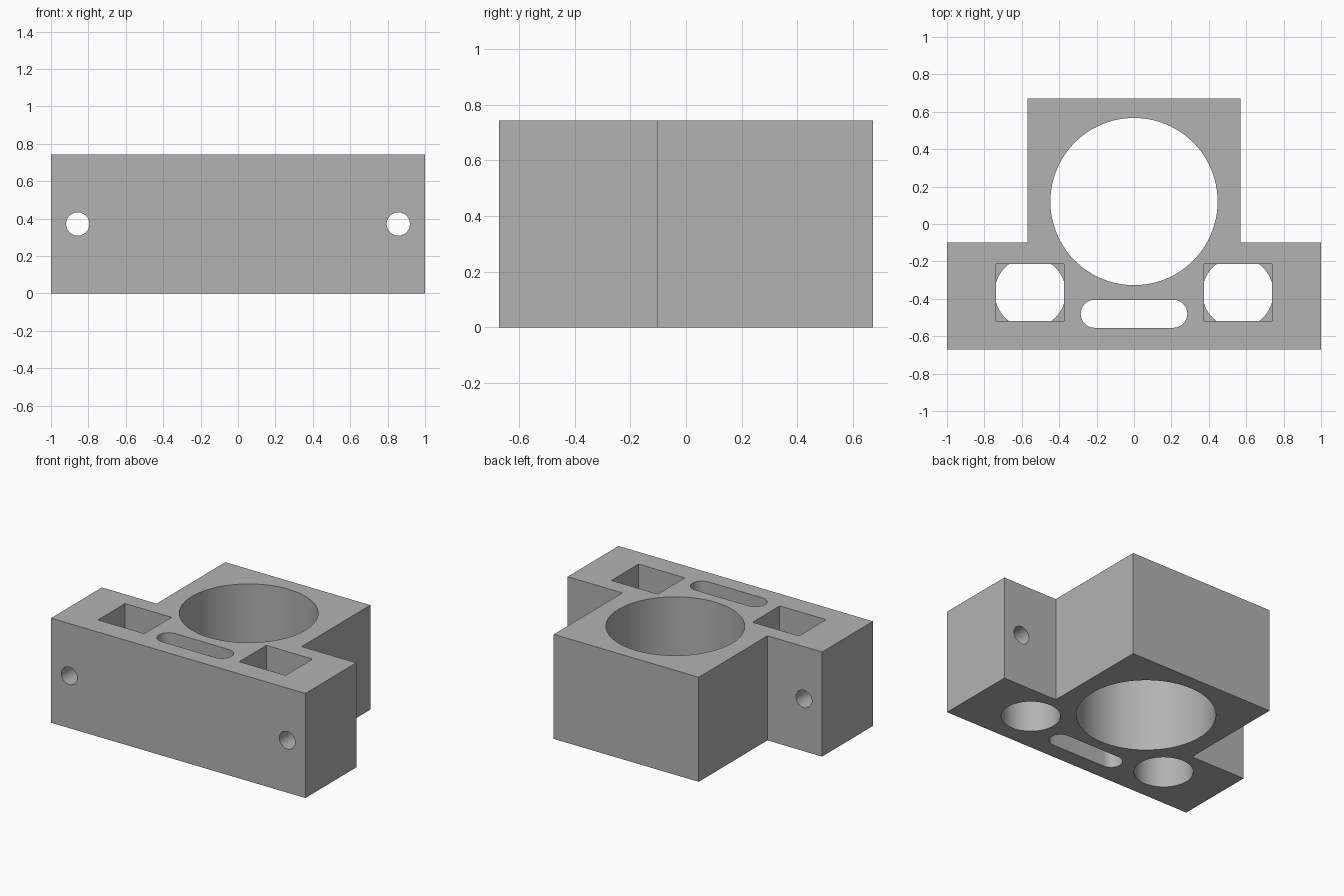
import bpy
import bmesh
from math import cos, sin, pi, radians
from mathutils import Matrix

if "Cube" in bpy.data.objects:
    bpy.data.objects.remove(bpy.data.objects["Cube"], do_unlink=True)

HEIGHT = 0.743
POCKET_FLOOR = 0.37

grey = bpy.data.materials.new("plain_grey")
grey.use_nodes = True
grey.diffuse_color = (0.45, 0.45, 0.45, 1)
grey.node_tree.nodes["Principled BSDF"].inputs["Base Color"].default_value = grey.diffuse_color


def prism(name, outline, low, high, turn=None):
    """Extrude a closed outline along z, then optionally turn it."""
    bm = bmesh.new()
    face = bm.faces.new([bm.verts.new((x, y, low)) for x, y in outline])
    top = bmesh.ops.extrude_face_region(bm, geom=[face])["geom"]
    verts = [v for v in top if isinstance(v, bmesh.types.BMVert)]
    bmesh.ops.translate(bm, verts=verts, vec=(0, 0, high - low))
    if turn:
        bmesh.ops.transform(bm, matrix=turn, verts=bm.verts)
    bmesh.ops.recalc_face_normals(bm, faces=bm.faces)
    mesh = bpy.data.meshes.new(name)
    bm.to_mesh(mesh)
    bm.free()
    mesh.materials.append(grey)
    obj = bpy.data.objects.new(name, mesh)
    bpy.context.collection.objects.link(obj)
    return obj


def arc(cx, cy, r, start=0.0, sweep=2 * pi, steps=64):
    count = steps if sweep > 6 else steps + 1
    return [(cx + r * cos(start + sweep * i / steps),
             cy + r * sin(start + sweep * i / steps)) for i in range(count)]


def rectangle(cx, cy, w, d):
    return [(cx + sx * w / 2, cy + sy * d / 2)
            for sx, sy in ((-1, -1), (1, -1), (1, 1), (-1, 1))]


# T-shaped block
half = [(1, -0.671), (1, -0.1), (0.57, -0.1), (0.57, 0.671)]
block = prism("mounting_block", half + [(-x, y) for x, y in reversed(half)], 0, HEIGHT)

# Large bore and rounded slot
cutters = [prism("bore_cutter", arc(0, 0.12, 0.447, steps=96), -0.1, 1)]
slot = arc(0.21, -0.48, 0.075, -pi / 2, pi, 24) + arc(-0.21, -0.48, 0.075, pi / 2, pi, 24)
cutters.append(prism("slot_cutter", slot, -0.1, 1))

# Rectangular pockets over round holes, and the cross holes
lie_down = Matrix.Rotation(radians(90), 4, "X")
for side in (-1, 1):
    x = side * 0.555
    cutters.append(prism("pocket_cutter", rectangle(x, -0.367, 0.364, 0.304), POCKET_FLOOR, 1))
    cutters.append(prism("round_hole_cutter", arc(x, -0.367, 0.19), -0.1, POCKET_FLOOR + 0.001))
    cutters.append(prism("cross_hole_cutter", arc(side * 0.857, HEIGHT / 2, 0.062, steps=48),
                         -0.2, 1, lie_down))

# Cut every opening, then drop the cutters
bpy.ops.object.select_all(action="DESELECT")
bpy.context.view_layer.objects.active = block
block.select_set(True)
for cutter in cutters:
    cutter.hide_render = True
    mod = block.modifiers.new("cut", "BOOLEAN")
    mod.operation = "DIFFERENCE"
    mod.solver = "EXACT"
    mod.object = cutter
    bpy.ops.object.modifier_apply(modifier=mod.name)
    bpy.data.objects.remove(cutter, do_unlink=True)

bpy.ops.object.shade_smooth_by_angle(angle=radians(30))
